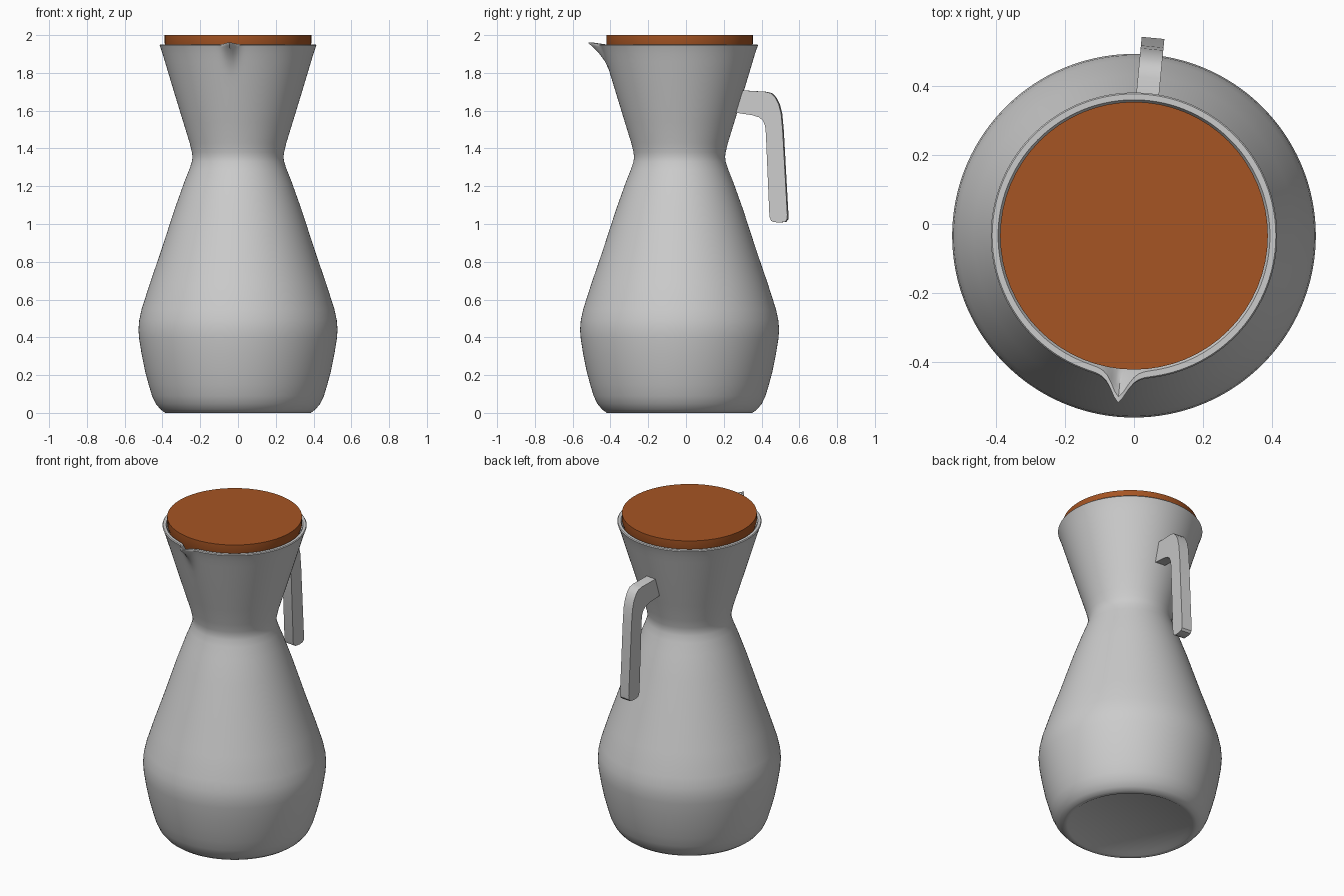
import bpy, bmesh, math
from mathutils import Matrix

cube = bpy.data.objects.get("Cube")
if cube:
    bpy.data.objects.remove(cube)

CENTRE_Y = -0.034
TURN = math.radians(-5.5)      # spout and handle share one slightly turned axis


def material(name, rgb):
    mat = bpy.data.materials.new(name)
    mat.use_nodes = True
    mat.diffuse_color = (*rgb, 1)
    mat.node_tree.nodes["Principled BSDF"].inputs["Base Color"].default_value = (*rgb, 1)
    return mat


def add_object(name, bm, mat, smooth_angle=None):
    bmesh.ops.recalc_face_normals(bm, faces=bm.faces)
    mesh = bpy.data.meshes.new(name)
    bm.to_mesh(mesh)
    bm.free()
    mesh.materials.append(mat)
    obj = bpy.data.objects.new(name, mesh)
    bpy.context.collection.objects.link(obj)
    obj.location.y = CENTRE_Y
    if smooth_angle:
        bpy.ops.object.select_all(action="DESELECT")
        obj.select_set(True)
        bpy.context.view_layer.objects.active = obj
        bpy.ops.object.shade_smooth_by_angle(angle=math.radians(smooth_angle))
    return obj


def lathe(profile, segments):
    """Closed surface of revolution from (radius, height) points."""
    bm = bmesh.new()
    rings = []
    for r, z in profile:
        rings.append([bm.verts.new((r * math.sin(a), -r * math.cos(a), z))
                      for a in (math.tau * i / segments for i in range(segments))])
    for low, high in zip(rings, rings[1:]):
        for i in range(segments):
            j = (i + 1) % segments
            bm.faces.new((low[i], low[j], high[j], high[i]))
    bm.faces.new(rings[0])
    bm.faces.new(rings[-1])
    return bm


grey = material("pale grey", (0.6, 0.6, 0.6))
wood = material("warm brown", (0.38, 0.09, 0.017))

# Jug: outer wall, rolled rim, then inner wall back down to the floor
outer = [(0.34, 0.012), (0.36, 0.0), (0.385, 0.0), (0.41, 0.018), (0.435, 0.048),
         (0.455, 0.09), (0.473, 0.15), (0.492, 0.22), (0.51, 0.31), (0.523, 0.39),
         (0.527, 0.44), (0.523, 0.49), (0.51, 0.55), (0.465, 0.69), (0.41, 0.85),
         (0.335, 1.08), (0.285, 1.22), (0.257, 1.29), (0.244, 1.33), (0.241, 1.355),
         (0.244, 1.38), (0.256, 1.43), (0.29, 1.54), (0.345, 1.72), (0.363, 1.78),
         (0.375, 1.82), (0.387, 1.86), (0.399, 1.9), (0.411, 1.935), (0.415, 1.945)]
rim = [(0.411, 1.95), (0.394, 1.95)]
inner = [(r - 0.026, z) for r, z in reversed(outer[6:-1])] + [(0.38, 0.05)]
bm = lathe(outer + rim + inner, 192)

# Pouring spout: pull the front of the rim outward, fading below it
for v in bm.verts:
    height = (v.co.z - 1.76) / 0.19
    if height > 0 and v.co.y < 0:
        pull = math.exp(-abs(v.co.x / 0.031) ** 1.7) * height ** 3
        v.co.y -= 0.075 * pull
        v.co.z += 0.012 * pull
bm.transform(Matrix.Rotation(TURN, 4, "Z"))
add_object("jug_body", bm, grey, 40)

# Lid: flat stopper resting inside the rim
lid = lathe([(0.372, 1.9), (0.388, 1.955), (0.388, 2.0)], 64)
add_object("lid", lid, wood, 30)

# Handle: side profile given thickness, open at its lower end
profile = [(0.315, 1.71), (0.36, 1.706), (0.46, 1.7), (0.49, 1.692), (0.512, 1.67),
           (0.53, 1.635), (0.543, 1.585), (0.551, 1.5), (0.576, 1.05), (0.575, 1.025),
           (0.565, 1.012), (0.54, 1.008), (0.503, 1.01), (0.489, 1.018), (0.481, 1.04),
           (0.462, 1.48), (0.458, 1.52), (0.446, 1.548), (0.425, 1.565), (0.39, 1.576),
           (0.29, 1.591)]
HALF = 0.033
bm = bmesh.new()
side = bm.faces.new([bm.verts.new((-HALF, y, z)) for y, z in profile])
result = bmesh.ops.extrude_face_region(bm, geom=[side])
for item in result["geom"]:
    if isinstance(item, bmesh.types.BMVert):
        item.co.x = HALF
if not side.is_valid or len(side.link_loops if hasattr(side, "link_loops") else side.loops) == 0:
    bm.faces.new([v for v in bm.verts if v.co.x < 0])
bm.transform(Matrix.Rotation(TURN, 4, "Z"))
add_object("handle", bm, grey, 35)
